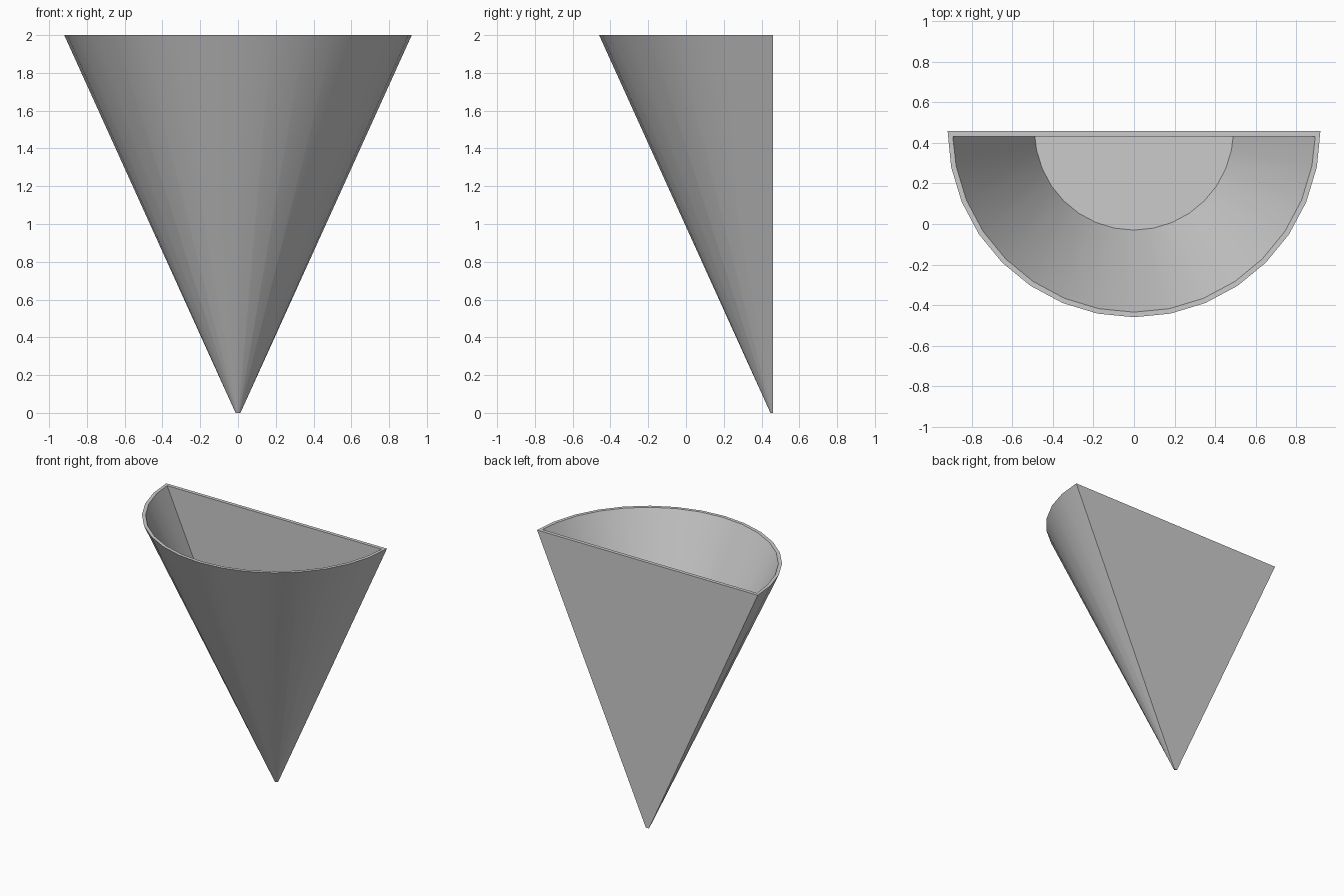
import bpy, bmesh, math

if "Cube" in bpy.data.objects:
    bpy.data.objects.remove(bpy.data.objects["Cube"])

SEG = 16          # facets round the half circle
BACK = 0.46       # y of the flat back
WALL = 0.027      # wall thickness


def half_ring(bm, radius, z, inset=0.0):
    """Half circle bulging to -y, its straight side inset from the back."""
    verts = []
    for i in range(SEG + 1):
        a = math.pi * i / SEG
        x, y = radius * math.cos(a), BACK - radius * math.sin(a)
        if i in (0, SEG):
            x = math.copysign(math.sqrt(radius ** 2 - inset ** 2), x)
            y = BACK - inset
        verts.append(bm.verts.new((x, y, z)))
    return verts


bm = bmesh.new()

# Bottom tip, outer rim, inner rim, inside floor
rings = [
    half_ring(bm, 0.013, 0.0),
    half_ring(bm, 0.92, 2.0),
    half_ring(bm, 0.895, 2.0, WALL),
    half_ring(bm, 0.49, 1.10, WALL),
]

# Outer wall, rim and inner wall
for a, b in zip(rings, rings[1:]):
    for i in range(SEG + 1):
        j = (i + 1) % (SEG + 1)
        bm.faces.new((a[i], a[j], b[j], b[i]))

# Tip cap and floor
bm.faces.new(rings[0])
bm.faces.new(rings[-1])
bmesh.ops.recalc_face_normals(bm, faces=bm.faces)

mesh = bpy.data.meshes.new("half_cone_planter")
bm.to_mesh(mesh)
bm.free()
planter = bpy.data.objects.new("half_cone_planter", mesh)
bpy.context.collection.objects.link(planter)

# Smooth round walls, sharp rim and back
bpy.context.view_layer.objects.active = planter
planter.select_set(True)
bpy.ops.object.shade_smooth_by_angle(angle=math.radians(30))
